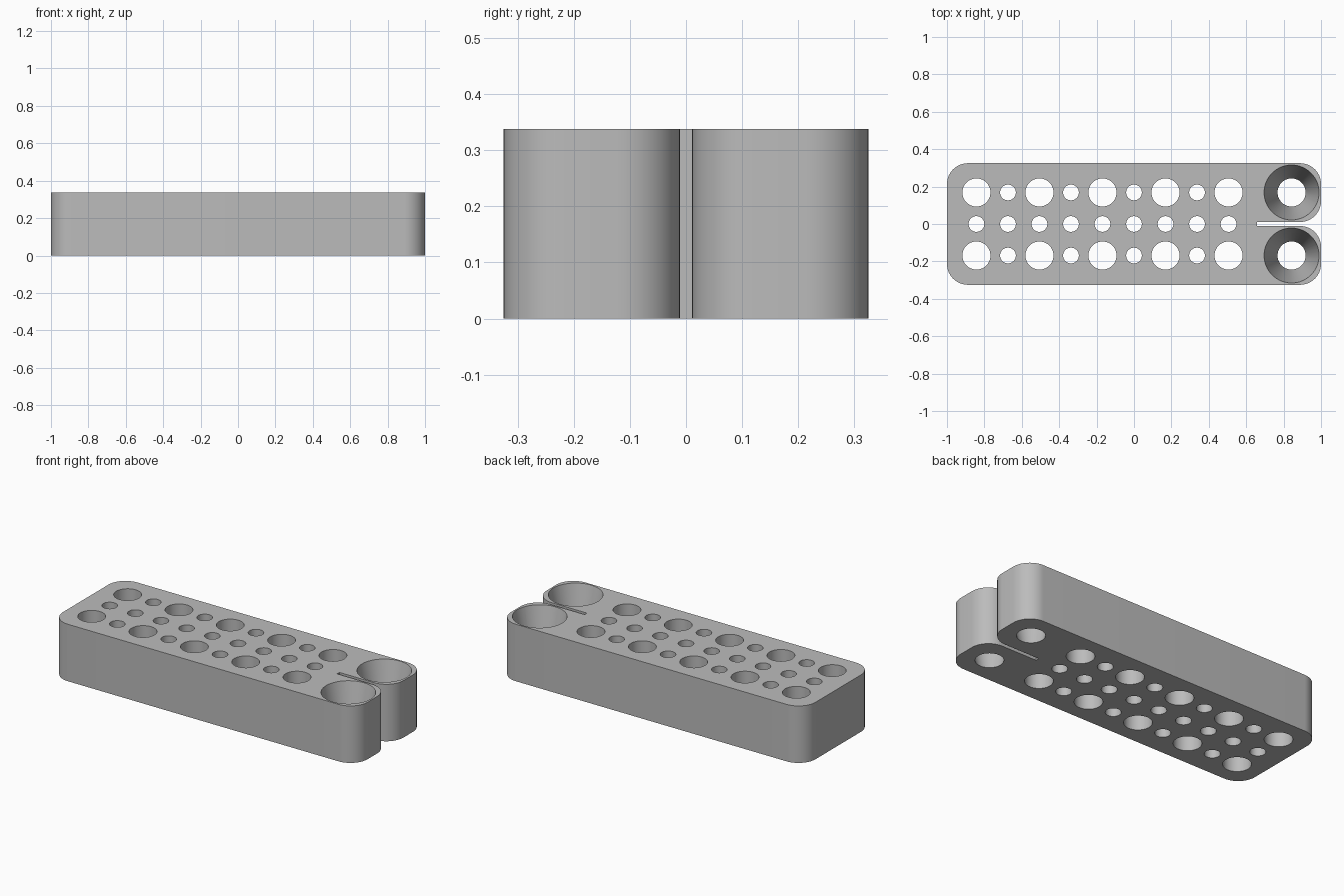
import bpy
import bmesh
from math import cos, sin, pi
from mathutils import Matrix, Vector

PITCH = 0.1685          # hole spacing
HEIGHT = 0.338
HALF_WIDTH = 0.325
SLOT_HALF = 0.011
SLOT_END = 0.658
CORNER = 0.112
BIG, SMALL, MOUTH = 0.075, 0.042, 0.147
OVER = 0.01             # cutters overshoot both faces

cube = bpy.data.objects.get("Cube")
if cube:
    bpy.data.objects.remove(cube, do_unlink=True)

grey = bpy.data.materials.new("light grey")
grey.use_nodes = True
colour = (0.5, 0.5, 0.5, 1)
grey.diffuse_color = colour
grey.node_tree.nodes["Principled BSDF"].inputs["Base Color"].default_value = colour


def make_object(name, bm):
    mesh = bpy.data.meshes.new(name)
    bm.to_mesh(mesh)
    bm.free()
    mesh.materials.append(grey)
    obj = bpy.data.objects.new(name, mesh)
    bpy.context.collection.objects.link(obj)
    return obj


def corner(x, y, start, steps=16):
    """Quarter circle of points around a corner centre."""
    angles = [start + pi / 2 * i / steps for i in range(steps + 1)]
    return [(x + CORNER * cos(a), y + CORNER * sin(a)) for a in angles]


# Block outline: one half from the slot round to the back, then its mirror
half = [(SLOT_END, SLOT_HALF)]
half += corner(1 - CORNER, SLOT_HALF + CORNER, -pi / 2)
half += corner(1 - CORNER, HALF_WIDTH - CORNER, 0)
half += corner(CORNER - 1, HALF_WIDTH - CORNER, pi / 2)
outline = half + [(x, -y) for x, y in reversed(half)]

bm = bmesh.new()
base = bm.faces.new([bm.verts.new((x, y, 0)) for x, y in outline])
extruded = bmesh.ops.extrude_face_region(bm, geom=[base], use_keep_orig=True)
top = [v for v in extruded["geom"] if isinstance(v, bmesh.types.BMVert)]
bmesh.ops.translate(bm, verts=top, vec=Vector((0, 0, HEIGHT)))
bmesh.ops.recalc_face_normals(bm, faces=bm.faces)
block = make_object("holder_block", bm)

# Cutters for the holes and funnels
bm = bmesh.new()


def add_hole(x, y, r_bottom, r_top):
    flare = (r_top - r_bottom) * OVER / HEIGHT
    bmesh.ops.create_cone(
        bm, cap_ends=True, segments=64,
        radius1=r_bottom - flare, radius2=r_top + flare,
        depth=HEIGHT + 2 * OVER,
        matrix=Matrix.Translation((x, y, HEIGHT / 2)))


for row in (-1, 0, 1):
    for column in range(-5, 4):
        radius = BIG if row and column % 2 else SMALL
        add_hole(column * PITCH, row * PITCH, radius, radius)
    if row:
        add_hole(5 * PITCH, row * PITCH, BIG, MOUTH)
cutter = make_object("hole_cutter", bm)
cutter.hide_render = True

# Cut the holes and keep only the finished block
cut = block.modifiers.new("holes", "BOOLEAN")
cut.operation = "DIFFERENCE"
cut.solver = "EXACT"
cut.object = cutter
bpy.ops.object.select_all(action="DESELECT")
block.select_set(True)
bpy.context.view_layer.objects.active = block
bpy.ops.object.modifier_apply(modifier=cut.name)
bpy.data.objects.remove(cutter, do_unlink=True)
bpy.ops.object.shade_smooth_by_angle(angle=pi / 6)
